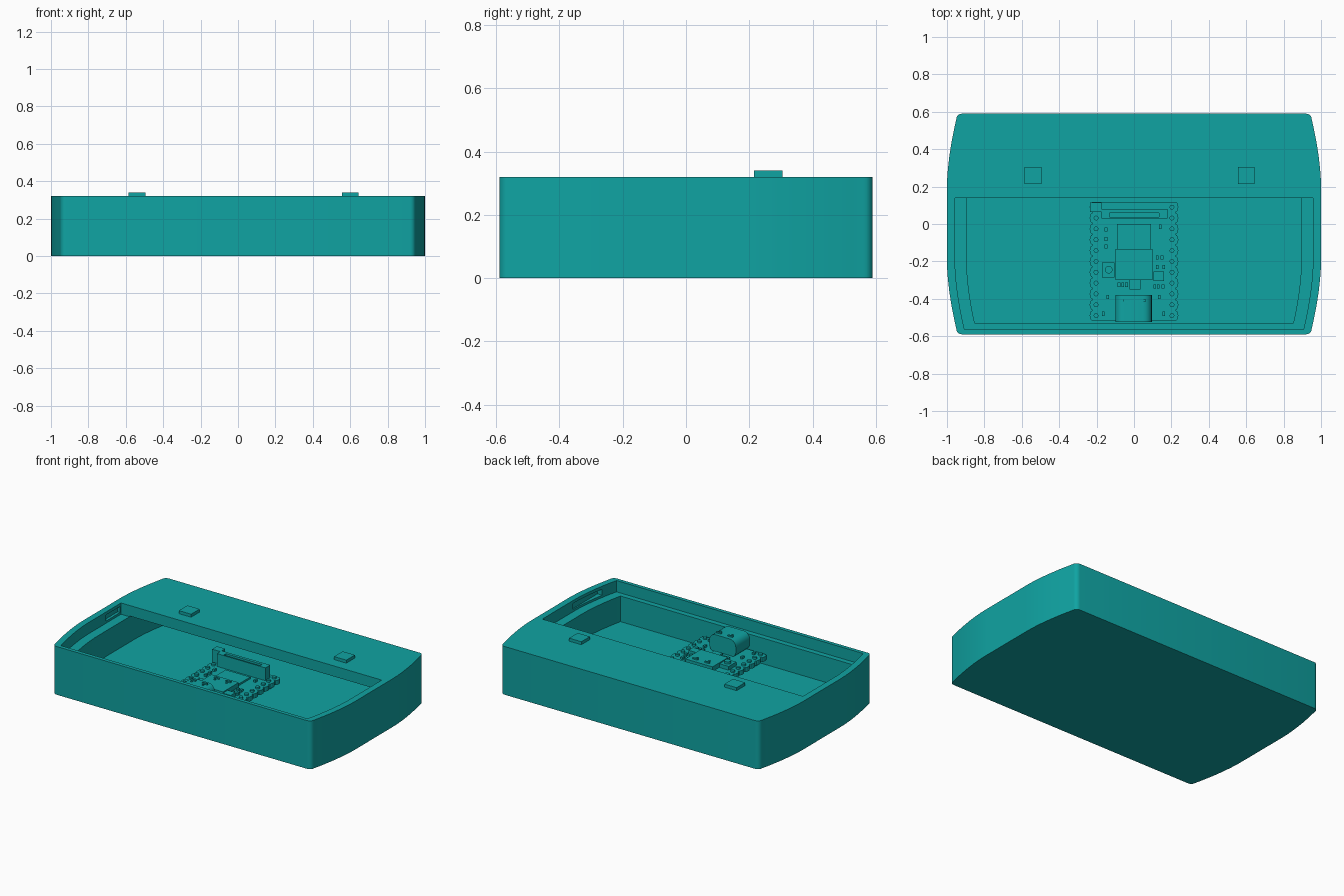
import bpy, bmesh, math

if "Cube" in bpy.data.objects:
    bpy.data.objects.remove(bpy.data.objects["Cube"])

teal = bpy.data.materials.new("teal plastic")
teal.use_nodes = True
colour = (0.005, 0.37, 0.365, 1)
teal.diffuse_color = colour
teal.node_tree.nodes["Principled BSDF"].inputs["Base Color"].default_value = colour

FLOOR, LEDGE, TOP, BOARD = 0.075, 0.245, 0.32, 0.15


def finish(name, bm):
    bmesh.ops.recalc_face_normals(bm, faces=bm.faces)
    mesh = bpy.data.meshes.new(name)
    bm.to_mesh(mesh)
    bm.free()
    mesh.materials.append(teal)
    obj = bpy.data.objects.new(name, mesh)
    bpy.context.collection.objects.link(obj)
    return obj


def prism(name, outline, z0, z1):
    """Extrude a flat outline between two heights."""
    bm = bmesh.new()
    face = bm.faces.new([bm.verts.new((x, y, z0)) for x, y in outline])
    grown = bmesh.ops.extrude_face_region(bm, geom=[face])["geom"]
    for v in grown:
        if isinstance(v, bmesh.types.BMVert):
            v.co.z = z1
    return finish(name, bm)


def block(name, x0, x1, y0, y1, z0, z1):
    return prism(name, [(x0, y0), (x1, y0), (x1, y1), (x0, y1)], z0, z1)


def disc(name, x, y, r, z0, z1, sides=16):
    ring = [(x + r * math.cos(2 * math.pi * i / sides),
             y + r * math.sin(2 * math.pi * i / sides)) for i in range(sides)]
    return prism(name, ring, z0, z1)


def smooth(obj, angle=30):
    bpy.ops.object.select_all(action='DESELECT')
    obj.select_set(True)
    bpy.context.view_layer.objects.active = obj
    bpy.ops.object.shade_smooth_by_angle(angle=math.radians(angle))


def cut(obj, cutters):
    bpy.context.view_layer.objects.active = obj
    for c in cutters:
        mod = obj.modifiers.new("cut", 'BOOLEAN')
        mod.operation, mod.solver, mod.object = 'DIFFERENCE', 'EXACT', c
        bpy.ops.object.modifier_apply(modifier=mod.name)
        bpy.data.objects.remove(c)


def side_x(y):
    """Half width of the bowed case at depth y."""
    return 1 - 0.05 * (max(0, abs(y) - 0.2) / 0.36) ** 1.7


def bowed(y0, y1, inset, radius=0, steps=28):
    """Bowed outline between two depths, with optional round corners."""
    right = []
    a, b = y0 + radius, y1 - radius
    for i in range(steps + 1):
        y = a + (b - a) * i / steps
        right.append((side_x(y) - inset, y))
    if radius:
        arc = [math.pi / 2 * k / 5 for k in range(1, 6)]
        xa, xb = right[0][0] - radius, right[-1][0] - radius
        low = [(xa + radius * math.cos(t), a - radius * math.sin(t)) for t in reversed(arc)]
        high = [(xb + radius * math.cos(t), b + radius * math.sin(t)) for t in arc]
        right = low + right + high
    return right + [(-x, y) for x, y in reversed(right)]


# Hollow case with a stepped opening and side catch slots
case = prism("case", bowed(-0.59, 0.59, 0, 0.03), 0, TOP)
cut(case, [
    prism("cavity", bowed(-0.53, 0.53, 0.105), FLOOR, LEDGE + 0.005),
    prism("opening", bowed(-0.565, 0.14, 0.043), LEDGE, TOP + 0.1),
    block("right_slot", -0.975, -0.9, -0.02, 0.13, 0.26, 0.3),
    block("left_slot", 0.9, 0.965, -0.45, -0.18, 0.26, 0.3),
])
smooth(case)

# Locating pads on the rear deck
for side, x in (("right", -0.54), ("left", 0.6)):
    block(side + "_pad", x - 0.045, x + 0.045, 0.215, 0.305, TOP - 0.01, TOP + 0.02)

# Circuit board with scalloped edges
PITCH, PINS = 0.058, 11
pin_y = [-0.49 + PITCH * i for i in range(PINS)]
edge = []
for y in pin_y:
    for k in range(7):
        t = -math.pi / 2 + math.pi * k / 6
        edge.append((0.223 + 0.014 * math.cos(t), y + 0.027 * math.sin(t)))
board_outline = edge + [(-x, y) for x, y in reversed(edge)]
board = prism("circuit_board", board_outline, BOARD - 0.03, BOARD)

# Pin pads down both edges, and posts under the board
for side in (-1, 1):
    for i, y in enumerate(pin_y):
        disc(f"pin_{i}_{'left' if side > 0 else 'right'}", side * 0.203, y, 0.013,
             BOARD - 0.01, BOARD + 0.012, 12)
    for y in (pin_y[0], pin_y[-1]):
        disc("board_post", side * 0.16, y, 0.02, FLOOR - 0.01, BOARD - 0.02)

# Display socket standing at the rear of the board
socket = block("rear_socket", -0.175, 0.18, 0.03, 0.08, BOARD - 0.01, 0.235)
cut(socket, [block("socket_slot", -0.13, 0.135, 0.037, 0.06, 0.19, 0.3)])
block("socket_key", -0.235, -0.175, 0.065, 0.115, BOARD - 0.01, 0.235)

# Flat shields in the middle of the board
block("processor", -0.09, 0.09, -0.135, 0, BOARD - 0.01, BOARD + 0.012)
block("radio_shield", -0.1, 0.1, -0.3, -0.135, BOARD - 0.01, BOARD + 0.03)
block("shield_tab", -0.025, 0.035, -0.35, -0.3, BOARD - 0.01, BOARD + 0.02)

# Reset button and regulator
block("button_base", -0.17, -0.103, -0.285, -0.205, BOARD - 0.01, BOARD + 0.025)
disc("button_cap", -0.135, -0.245, 0.02, BOARD, BOARD + 0.04)
block("regulator", 0.103, 0.16, -0.305, -0.255, BOARD - 0.01, BOARD + 0.025)

# Charging connector with rounded shell, open toward the front
plug = block("charging_connector", -0.1, 0.095, -0.525, -0.38, BOARD - 0.01, 0.26)
bev = plug.modifiers.new("round", 'BEVEL')
bev.width, bev.segments, bev.limit_method = 0.045, 5, 'WEIGHT'
weights = plug.data.attributes.new("bevel_weight_edge", 'FLOAT', 'EDGE')
for e in plug.data.edges:
    a, b = (plug.data.vertices[i].co for i in e.vertices)
    weights.data[e.index].value = float(abs(a.y - b.y) > 0.1)
bpy.context.view_layer.objects.active = plug
bpy.ops.object.modifier_apply(modifier=bev.name)
cut(plug, [block("plug_mouth", -0.07, 0.065, -0.6, -0.42, 0.175, 0.23)])
smooth(plug)

# Latch tabs on the connector and shield
for y, z in ((-0.41, 0.26), (-0.165, BOARD + 0.03)):
    for x in (-0.04, 0.045):
        block("latch", x - 0.018, x + 0.018, y - 0.005, y + 0.005, z - 0.01, z + 0.008)
        disc("latch_dot", x, y - 0.02, 0.007, z - 0.01, z + 0.006, 10)

# Tiny surface parts
chips = [(-0.15, -0.03), (-0.15, -0.08), (-0.15, -0.12), (0.14, -0.015), (0.125, -0.18),
         (0.15, -0.18), (0.125, -0.23), (0.16, -0.23), (-0.08, -0.325), (-0.06, -0.325),
         (-0.04, -0.325), (0.11, -0.335), (0.13, -0.335), (0.155, -0.335),
         (-0.14, -0.39), (0.135, -0.39), (-0.165, -0.48), (0.16, -0.48)]
for x, y in chips:
    block("chip", x - 0.007, x + 0.007, y - 0.011, y + 0.011, BOARD - 0.01, BOARD + 0.015)
